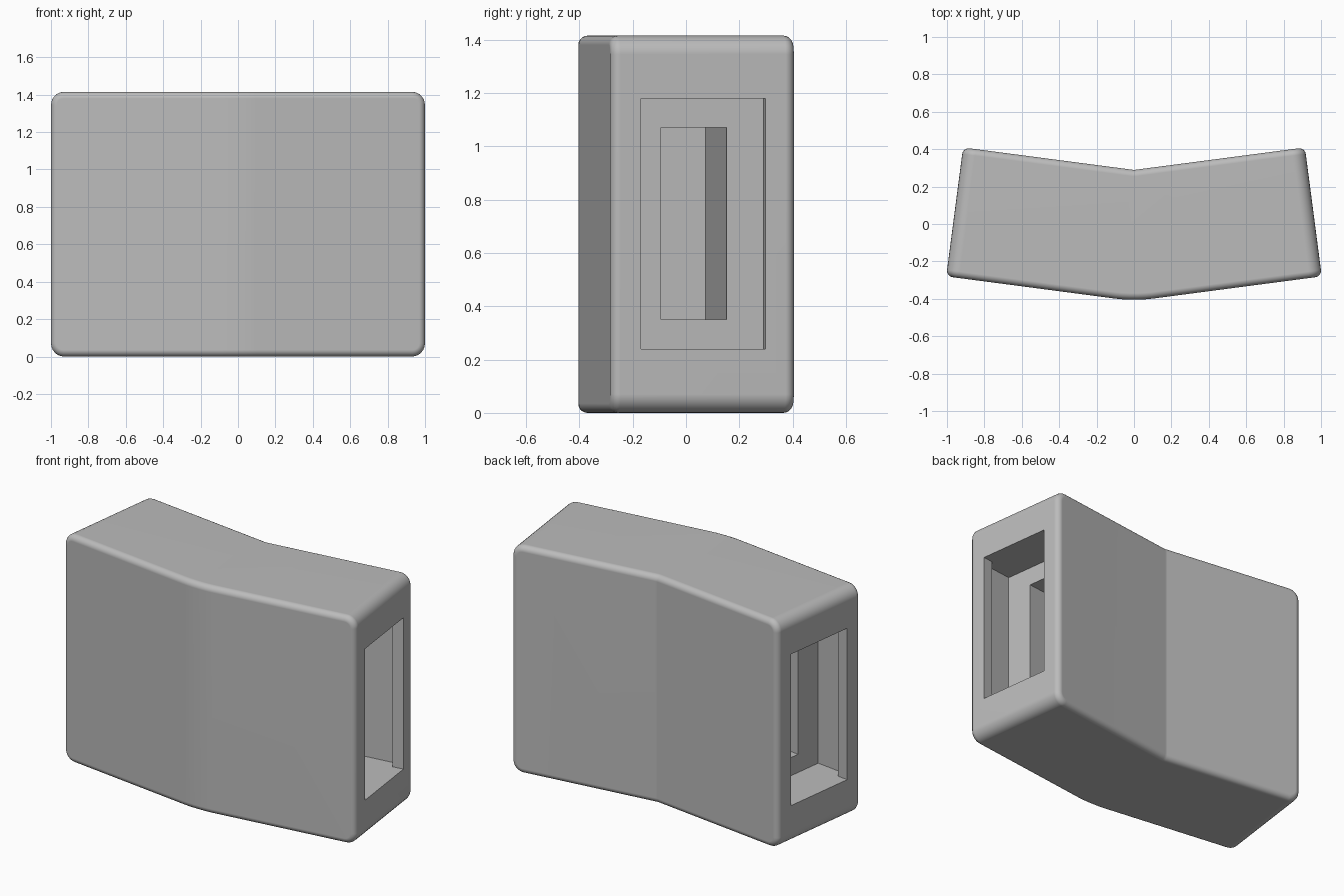
import bpy, bmesh, math
from mathutils import Matrix, Vector

if "Cube" in bpy.data.objects:
    bpy.data.objects.remove(bpy.data.objects["Cube"])

H = 1.415
grey = bpy.data.materials.new("plain_grey")
grey.diffuse_color = (0.5, 0.5, 0.5, 1)
grey.use_nodes = True
grey.node_tree.nodes["Principled BSDF"].inputs["Base Color"].default_value = grey.diffuse_color


def finish(name, bm):
    bmesh.ops.recalc_face_normals(bm, faces=bm.faces)
    mesh = bpy.data.meshes.new(name)
    bm.to_mesh(mesh)
    bm.free()
    mesh.materials.append(grey)
    obj = bpy.data.objects.new(name, mesh)
    bpy.context.collection.objects.link(obj)
    return obj


def bevel(bm, rule, offset, segments):
    edges = [e for e in bm.edges if rule(e)]
    bmesh.ops.bevel(bm, geom=edges, offset=offset, segments=segments,
                    profile=0.5, affect='EDGES', clamp_overlap=False)


def mid(e):
    return (e.verts[0].co + e.verts[1].co) / 2


def upright(e):
    return abs(e.verts[0].co.z - e.verts[1].co.z) > 1


# Bent block outline, extruded upward
outline = [(-1.004, -0.28), (0, -0.412), (1.004, -0.28),
           (0.914, 0.409), (0, 0.289), (-0.914, 0.409)]
bm = bmesh.new()
base = bm.faces.new([bm.verts.new((x, y, 0)) for x, y in outline])
ext = bmesh.ops.extrude_face_region(bm, geom=[base])
bmesh.ops.translate(bm, vec=(0, 0, H),
                    verts=[v for v in ext["geom"] if isinstance(v, bmesh.types.BMVert)])
bmesh.ops.recalc_face_normals(bm, faces=bm.faces)

# Soft front bend, tight back bend, rounded end corners, then rounded outline
bevel(bm, lambda e: upright(e) and abs(mid(e).x) < 0.01 and mid(e).y < 0, 0.1, 5)
bevel(bm, lambda e: upright(e) and abs(mid(e).x) < 0.01 and mid(e).y > 0, 0.008, 1)
bevel(bm, lambda e: not upright(e) and abs(mid(e).x) > 0.94, 0.07, 6)
bevel(bm, lambda e: e.calc_face_angle(0) > 1, 0.035, 5)
body = finish("bent_block", bm)

# End openings: narrow lip, wider chamber behind it, deep inner slot
cuts = [("lip_cutter", -0.1, 0.1, 0.235, 0.24, 1.18),
        ("chamber_cutter", 0.07, 0.273, 0.292, 0.237, 1.183),
        ("slot_cutter", 0.2, 0.88, 0.124, 0.35, 1.07)]
tilt = math.radians(7.45)
for side in (1, -1):
    for name, near, far, half, low, high in cuts:
        bm = bmesh.new()
        bmesh.ops.create_cube(bm, size=1)
        bmesh.ops.scale(bm, vec=(far - near, 2 * half, high - low), verts=bm.verts)
        bmesh.ops.translate(bm, vec=(-(near + far) / 2, 0, (low + high) / 2), verts=bm.verts)
        bmesh.ops.transform(bm, matrix=Matrix.Translation((0.959, 0.0645, 0))
                            @ Matrix.Rotation(tilt, 4, 'Z'), verts=bm.verts)
        bmesh.ops.scale(bm, vec=(side, 1, 1), verts=bm.verts)
        cutter = finish(name, bm)
        mod = body.modifiers.new(name, 'BOOLEAN')
        mod.operation = 'DIFFERENCE'
        mod.solver = 'EXACT'
        mod.object = cutter
        bpy.context.view_layer.objects.active = body
        bpy.ops.object.modifier_apply(modifier=mod.name)
        bpy.data.objects.remove(cutter)

# Smooth rounded edges while the large faces stay flat
bpy.ops.object.select_all(action='DESELECT')
body.select_set(True)
bpy.context.view_layer.objects.active = body
bpy.ops.object.shade_smooth_by_angle(angle=math.radians(35))
weighted = body.modifiers.new("flat_faces", 'WEIGHTED_NORMAL')
weighted.keep_sharp = True
